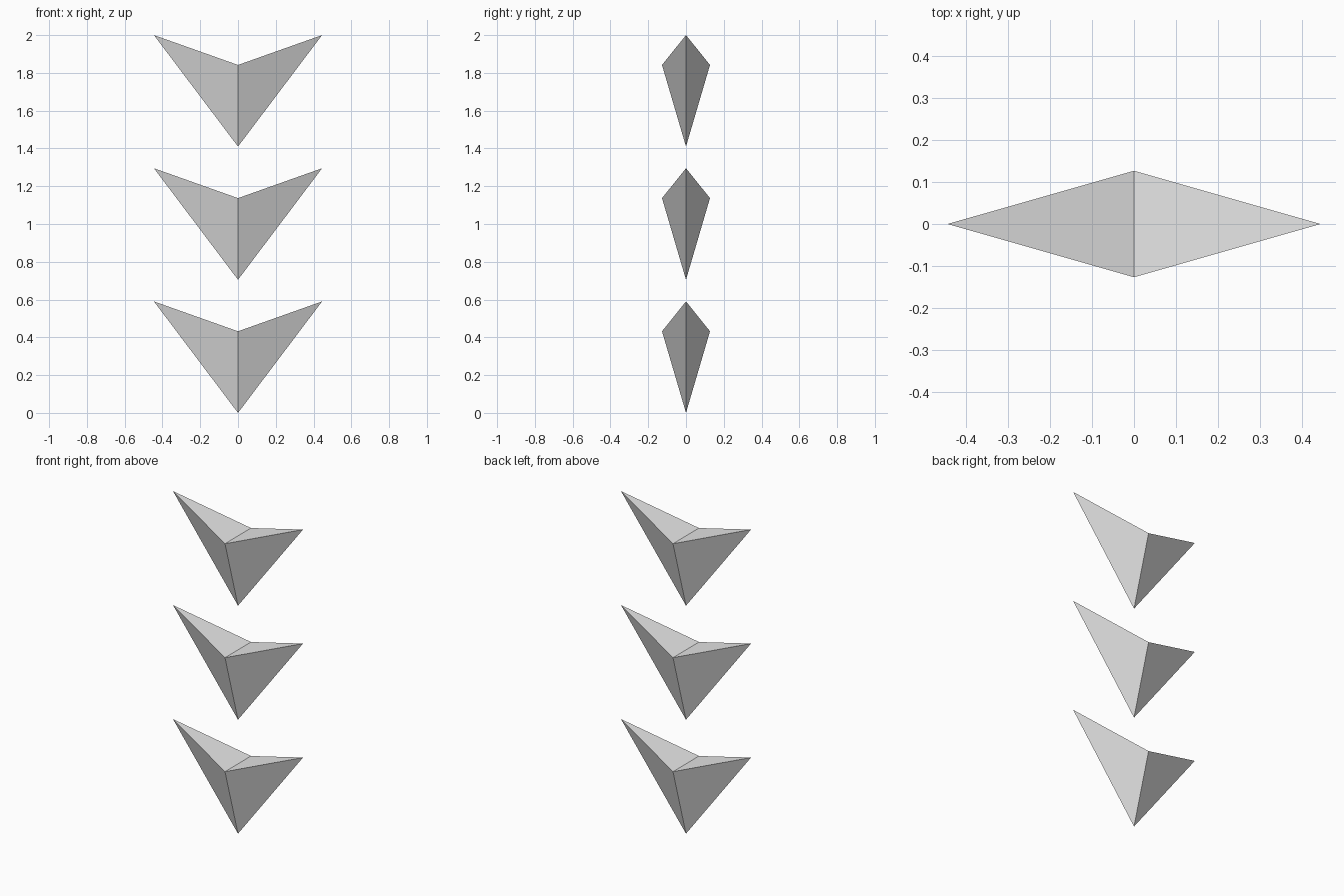
import bpy

cube = bpy.data.objects.get("Cube")
if cube:
    bpy.data.objects.remove(cube, do_unlink=True)

# Single flat grey
GREY = (0.8, 0.8, 0.8, 1.0)
grey = bpy.data.materials.new("light_grey")
grey.use_nodes = True
grey.diffuse_color = GREY
grey.node_tree.nodes["Principled BSDF"].inputs["Base Color"].default_value = GREY

HALF_WIDTH, HALF_DEPTH = 0.445, 0.127
TIP_Z, VALLEY_Z = 0.59, 0.432
SPACING = 0.705


def make_chevron(name, z):
    """Faceted downward arrowhead: two raised tips, a valley and a bottom point."""
    verts = [(-HALF_WIDTH, 0, TIP_Z), (HALF_WIDTH, 0, TIP_Z),
             (0, -HALF_DEPTH, VALLEY_Z), (0, HALF_DEPTH, VALLEY_Z),
             (0, 0, 0)]
    faces = [(0, 2, 3), (1, 3, 2),      # upper slopes
             (0, 4, 2), (2, 4, 1),      # front facets
             (1, 4, 3), (3, 4, 0)]      # back facets
    mesh = bpy.data.meshes.new(name)
    mesh.from_pydata(verts, [], faces)
    mesh.materials.append(grey)
    obj = bpy.data.objects.new(name, mesh)
    obj.location.z = z
    bpy.context.collection.objects.link(obj)
    return obj


# Stack of three identical arrowheads
for i, level in enumerate(("lower", "middle", "upper")):
    make_chevron(f"{level}_arrowhead", i * SPACING)
